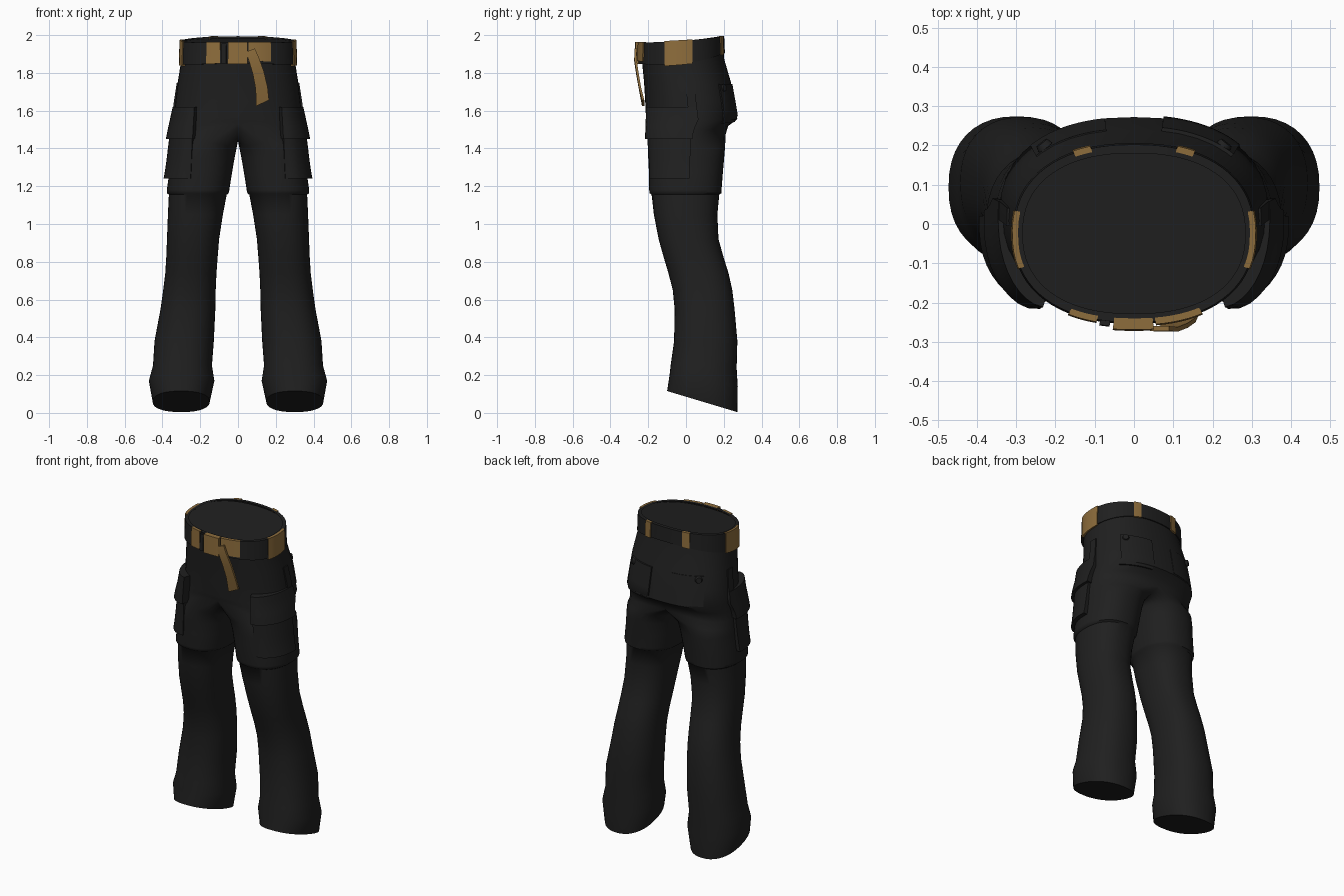
import bpy, bmesh, math
from mathutils import Vector

if "Cube" in bpy.data.objects:
    bpy.data.objects.remove(bpy.data.objects["Cube"])

def material(name, col):
    m = bpy.data.materials.new(name)
    m.diffuse_color = (*col, 1)
    m.use_nodes = True
    m.node_tree.nodes["Principled BSDF"].inputs["Base Color"].default_value = m.diffuse_color
    return m

BLACK = material("black cloth", (0.0140, 0.0140, 0.0140))
GOLD = material("tan webbing", (0.27, 0.153, 0.045))

def finish(name, bm, mat, mirror=False):
    bmesh.ops.recalc_face_normals(bm, faces=bm.faces)
    me = bpy.data.meshes.new(name)
    bm.to_mesh(me)
    bm.free()
    ob = bpy.data.objects.new(name, me)
    bpy.context.collection.objects.link(ob)
    me.materials.append(mat)
    if mirror:
        mod = ob.modifiers.new("mirror", 'MIRROR')
        mod.use_clip = True
        mod.merge_threshold = 0.0005
    bpy.ops.object.select_all(action='DESELECT')
    ob.select_set(True)
    bpy.context.view_layer.objects.active = ob
    bpy.ops.object.shade_smooth_by_angle(angle=math.radians(50))
    return ob

def spow(v, p=0.87):
    return math.copysign(abs(v) ** p, v) if abs(v) > 1e-9 else 0.0

# leg sections: z, inner x, outer x, front y, back y
LEG = [
    (.06, .150, .452, -.10, .272), (.17, .125, .472, -.087, .274),
    (.25, .138, .45, -.08, .268), (.38, .128, .442, -.063, .272),
    (.55, .12, .41, -.06, .257), (.65, .118, .396, -.07, .245),
    (.74, .114, .385, -.093, .225), (.82, .108, .38, -.117, .2),
    (.92, .1, .376, -.145, .172), (1.05, .08, .371, -.17, .166),
    (1.155, .06, .366, -.182, .176), (1.163, .05, .376, -.193, .187),
    (1.18, .046, .377, -.195, .188), (1.27, .032, .364, -.196, .195),
    (1.35, .018, .357, -.2, .202), (1.4, .008, .354, -.203, .207)]
# hip sections: z, outer x, front y, back y
HIP = [
    (1.44, .351, -.206, .21), (1.5, .346, -.21, .224), (1.55, .341, -.212, .272),
    (1.65, .331, -.216, .256), (1.75, .319, -.222, .238), (1.87, .3, -.234, .203),
    (1.965, .295, -.24, .19)]

def section(z, xi, xo, yf, yb):
    """Adds centre x, hem/waist tilt and crotch lift by height."""
    cx = 0 if z > 1.42 else (xi + xo) / 2 * (.85 if z > 1.38 else 1)
    tilt = -.3 * max(0, 1 - (z - .06) / .25) if z < 1 else (.08 if z > 1.9 else 0)
    lift = max(0, .09 - .7 * (z - 1.44)) if z > 1.42 else (.03 if z > 1.38 else 0)
    return [z, cx, xi, xo, yf, yb, tilt, lift]

RINGS = [section(*r) for r in LEG] + [section(r[0], 0, *r[1:]) for r in HIP]

def ring_point(r, th, off=0.0):
    z, cx, xi, xo, yf, yb, tilt, lift = r
    c, s = math.cos(th), math.sin(th)
    cy, ry = (yf + yb) / 2, (yb - yf) / 2
    x = cx + spow(c) * ((xo - cx) if c >= 0 else (cx - xi))
    dy = ry * spow(s)
    lift *= s ** 4 * (1 if s < 0 else 0.4)
    return Vector((x + off * c, cy + dy + off * s, z + tilt * dy + lift))

def ring_at(z):
    for a, b in zip(RINGS, RINGS[1:]):
        if a[0] <= z <= b[0]:
            t = (z - a[0]) / (b[0] - a[0])
            return [p + (q - p) * t for p, q in zip(a, b)]
    return list(RINGS[-1])

# trousers: one half lofted through the sections, mirrored across x = 0
N = 40
bm = bmesh.new()
loops = [[bm.verts.new(ring_point(r, 2 * math.pi * i / N)) for i in range(N)] for r in RINGS]
for a, b in zip(loops, loops[1:]):
    for i in range(N):
        quad = (a[i], a[(i + 1) % N], b[(i + 1) % N], b[i])
        if max(v.co.x for v in quad) > 1e-4:
            bm.faces.new(quad)
bm.faces.new(loops[0])
bm.faces.new(loops[-1])
finish("trousers", bm, BLACK, mirror=True)

# raised patch over a surface: border row drops back to depth d0; soft fades the first edge
def patch(name, surf, u0, u1, v0, v1, d0, d1, mat, nu=10, nv=5, mirror=False, soft=1):
    bm = bmesh.new()
    grid = []
    for i in range(-1, nu + 2):
        row = []
        for j in range(-1, nv + 2):
            u = min(max(i / nu, 0), 1)
            v = min(max(j / nv, 0), 1)
            edge = i in (-1, nu + 1) or j in (-1, nv + 1)
            d = d0 if edge else (d1[0] + (d1[1] - d1[0]) * v) * min(1, soft + 3 * u)
            row.append(bm.verts.new(surf(math.radians(u0 + (u1 - u0) * u), v0 + (v1 - v0) * v, d)))
        grid.append(row)
    for a, b in zip(grid, grid[1:]):
        for j in range(len(a) - 1):
            bm.faces.new((a[j], b[j], b[j + 1], a[j + 1]))
    bmesh.ops.remove_doubles(bm, verts=bm.verts, dist=1e-5)
    return finish(name, bm, mat, mirror)

def body_surf(th, z, d):
    return ring_point(ring_at(z), th, d)

def left_surf(th, z, d):
    p = body_surf(th, z, d)
    return Vector((-p.x, p.y, p.z))

def thigh_surf(th, z, d):
    r = ring_at(z)
    r[1], r[6], r[7] = .17, 0, 0
    return ring_point(r, th, d)

# cargo pockets with flaps on the front outer thighs
patch("cargo_pocket", thigh_surf, -70, 4, 1.24, 1.47, -.02, (.026, .014), BLACK, mirror=True, soft=.4)
patch("cargo_flap", thigh_surf, -72, 6, 1.45, 1.62, -.035, (.032, .012), BLACK, mirror=True, soft=.6)

# seat pockets: bulging on the right, flat on the left
patch("right_seat_pocket", body_surf, 42, 80, 1.53, 1.74, -.01, (.009, .009), BLACK)
patch("left_seat_pocket", left_surf, 42, 80, 1.56, 1.74, -.01, (.002, .003), BLACK)

# seat pocket buttons
bm = bmesh.new()
p = body_surf(math.radians(49), 1.72, .010)
n = Vector((math.cos(math.radians(52)), math.sin(math.radians(52)), .1))
mtx = n.to_track_quat('Z', 'Y').to_matrix().to_4x4()
mtx.translation = p
bmesh.ops.create_cone(bm, cap_ends=True, segments=14, radius1=.022, radius2=.017, depth=.016, matrix=mtx)
finish("seat_button", bm, BLACK, mirror=True)

# side seam ridge above the cargo pocket
patch("side_seam", body_surf, -2, 6, 1.60, 1.75, -.01, (.010, .005), BLACK, nu=2, mirror=True)

# belt surface: height follows the sloping waist
def belt_surf(th, v, d):
    c, s = math.cos(th), math.sin(th)
    zb = 1.85 + .0275 * s + .0275 * s * s
    zt = 1.97 + .017 * s + .007 * s * s
    return Vector((.295 * spow(c) + d * c, -.024 + .216 * spow(s) + d * s, zb + (zt - zb) * v))

patch("belt", belt_surf, -180, 180, 0, 1, -.012, (.014, .010), BLACK, nu=72, nv=2)

# belt loops and front webbing
def loop(name, a, b, d=.019, v0=-.03, v1=1.03):
    patch(name, belt_surf, a, b, v0, v1, .0, (d, d - .003), GOLD, nu=6, nv=2)

loop("right_side_loop", -20, 12, .018, -.06)
loop("left_side_loop", 168, 200, .018, -.06)
loop("right_back_loop", 63, 72)
loop("left_back_loop", 108, 117)
loop("left_front_loop", -119.5, -105, .019, 0)
loop("belt_end", -82, -59, .020, .12)
loop("buckle", -97.5, -83, .032, -.02)
patch("buckle_keeper", belt_surf, -103.5, -99, 0, .95, 0, (.024, .022), BLACK, nu=2, nv=2)

# hanging strap: a thin curved ribbon
PATH = [(.065, -.266, 1.92), (.085, -.268, 1.87), (.108, -.258, 1.80), (.125, -.244, 1.72), (.130, -.227, 1.64)]
bm = bmesh.new()
prev = None
for i, q in enumerate(PATH):
    t = Vector(PATH[min(i + 1, 4)]) - Vector(PATH[max(i - 1, 0)])
    side = Vector((-t.z, 0, t.x)).normalized() * (.026 + .002 * i)
    if i == 4:
        side.z += .014
    thick = Vector((0, .006, 0))
    c = Vector(q)
    cur = [bm.verts.new(c + a * side + b * thick) for a, b in ((-1, -1), (1, -1), (1, 1), (-1, 1))]
    if prev:
        for k in range(4):
            bm.faces.new((prev[k], prev[(k + 1) % 4], cur[(k + 1) % 4], cur[k]))
    else:
        bm.faces.new(cur)
    prev = cur
bm.faces.new(prev)
finish("hanging_strap", bm, GOLD)
